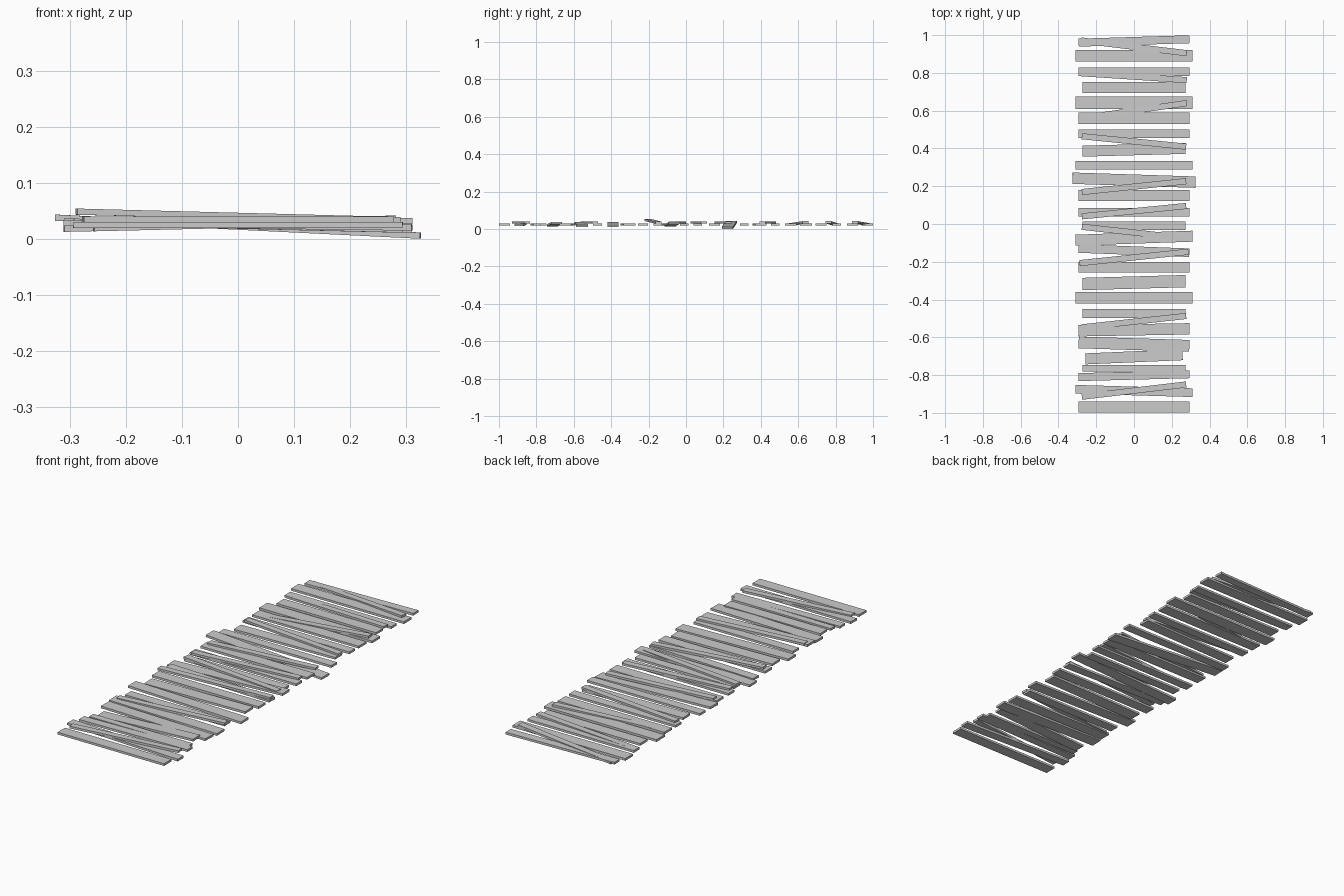
import bpy, bmesh
from mathutils import Vector

if "Cube" in bpy.data.objects:
    bpy.data.objects.remove(bpy.data.objects["Cube"])

THICK = 0.011
LEVEL = 0.025


def plank(name, half, y, skew, width, z=LEVEL, tilt=0.0):
    """Flat board centred at (0, y, z); skew and tilt are right end minus left end."""
    along = Vector((2 * half, skew, tilt))
    length = along.length
    along.normalize()
    across = Vector((0, 0, 1)).cross(along).normalized()
    up = along.cross(across)
    bm = bmesh.new()
    bmesh.ops.create_cube(bm, size=1)
    for v in bm.verts:
        p = v.co.copy()
        v.co = (Vector((0, y, z)) + along * p.x * length
                + across * p.y * width + up * p.z * THICK)
    me = bpy.data.meshes.new(name)
    bm.to_mesh(me)
    bm.free()
    bpy.context.collection.objects.link(bpy.data.objects.new(name, me))


# Straight level boards, grouped by half length: (y, width)
SHORT, MEDIUM, LONG = .273, .293, .31
straight = {
    SHORT: [(.722, .058), (-.01, .045), (-.473, .048), (-.763, .034)],
    MEDIUM: [(.806, .045), (.56, .06), (.478, .045), (.152, .058),
             (.062, .046), (-.23, .055), (-.97, .058)],
    LONG: [(.89, .06), (.642, .065), (.312, .045)],
}
for half, rows in straight.items():
    for y, width in rows:
        plank("straight_board", half, y, 0, width)

# Level boards laid slightly askew: half length, y, skew, width
for half, y, skew, width in [
        (MEDIUM, .969, .018, .042), (SHORT, .393, .015, .058),
        (MEDIUM, -.141, -.022, .045), (SHORT, -.31, .015, .065),
        (MEDIUM, -.636, -.018, .062), (MEDIUM, -.803, .015, .042)]:
    plank("skewed_board", half, y, skew, width)

# Boards that also dip to one side: half length, y, skew, width, tilt
for half, y, skew, width, tilt in [
        (.325, .232, -.021, .06, -.032), (LONG, -.075, .021, .058, .014),
        (LONG, -.39, 0, .06, -.015), (MEDIUM, -.56, .01, .06, -.014),
        (.257, -.703, .022, .058, .012), (LONG, -.884, -.018, .046, -.008)]:
    plank("tilted_board", half, y, skew, width, min(LEVEL, LEVEL + tilt / 10), tilt)

# Narrow slats lying crosswise on top: (y, skew)
for y, skew in [(.437, -.055), (.198, .057), (.068, .055),
                (-.045, -.06), (-.517, .06), (-.882, .065)]:
    plank("loose_slat", .276, y, skew, .032, .034)

# Slats with the left end sunk between the boards
for y, skew in [(.938, -.067), (.78, -.036), (.60, .08)]:
    plank("sunken_slat", .279, y, skew, .032, .03, .012)

# Highest slat, raised at its left end
plank("raised_slat", .288, -.177, .06, .032, .041, -.015)
